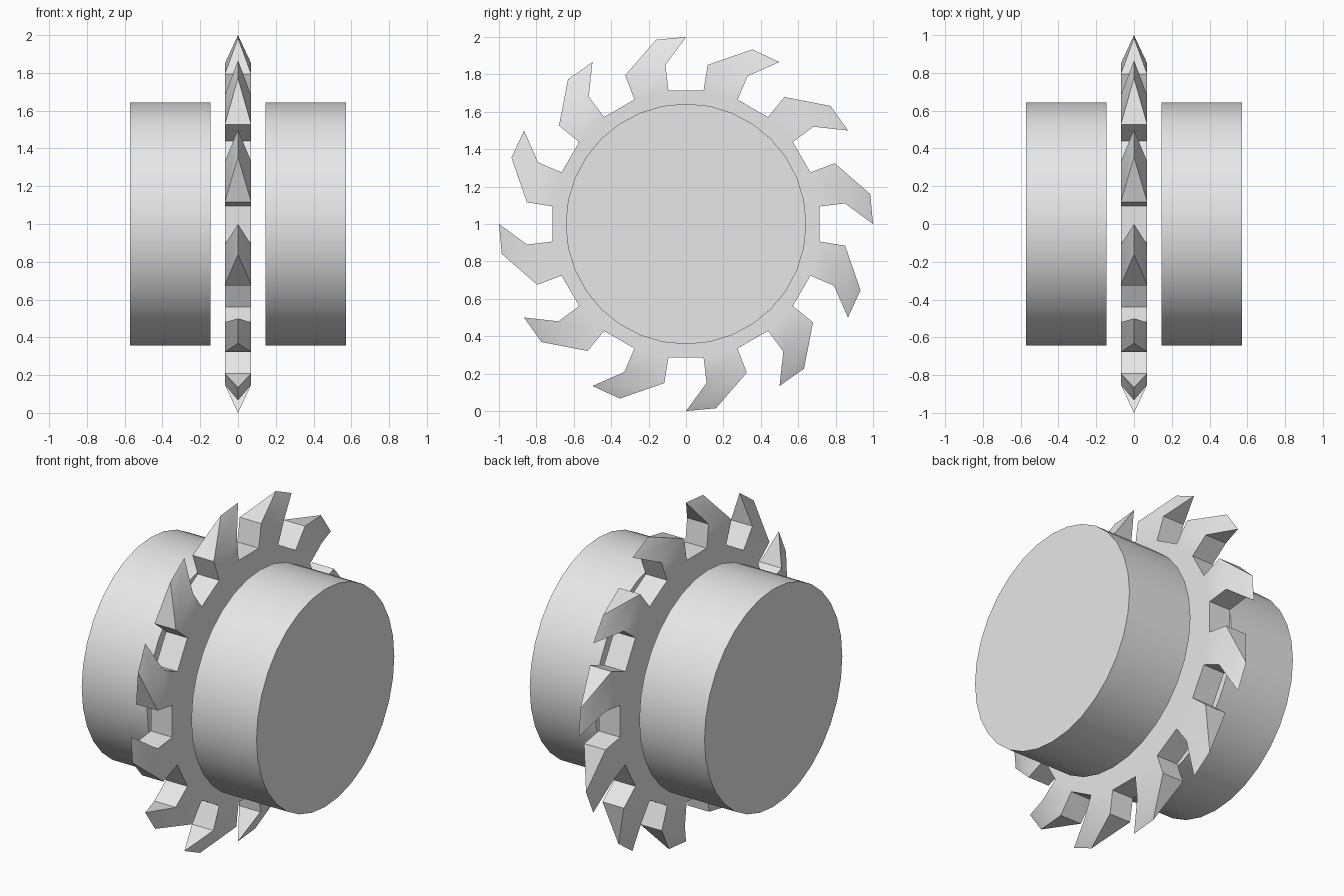
import bpy, bmesh, math
from mathutils import Matrix, Vector

cube = bpy.data.objects.get("Cube")
if cube:
    bpy.data.objects.remove(cube)

grey = bpy.data.materials.new("plain grey")
grey.use_nodes = True
grey.diffuse_color = (0.8, 0.8, 0.8, 1)
grey.node_tree.nodes["Principled BSDF"].inputs["Base Color"].default_value = (0.8, 0.8, 0.8, 1)

CENTRE = Vector((0, 0, 1))
TEETH = 12
HALF = 0.07          # half thickness of the blade
HUB = 0.72           # radius at the tooth roots


def finish(obj):
    """Give the part its colour and smooth its gentle edges."""
    obj.data.materials.append(grey)
    bpy.ops.object.select_all(action='DESELECT')
    obj.select_set(True)
    bpy.context.view_layer.objects.active = obj
    bpy.ops.object.shade_smooth_by_angle(angle=math.radians(30))


def drum(name, x):
    bpy.ops.mesh.primitive_cylinder_add(vertices=32, radius=0.643, depth=0.426,
                                        location=(x, 0, 1), rotation=(0, math.pi / 2, 0))
    obj = bpy.context.object
    obj.name = name
    finish(obj)


def toothed_wheel():
    bm = bmesh.new()
    rims = {1: [], -1: []}
    # One hooked tooth in the (y, z) plane, repeated around the hub
    step = math.tau / TEETH
    root_back = (-HUB * math.sin(step * 0.75), HUB * math.cos(step * 0.75))
    root_front = (-HUB * math.sin(step * 0.25), HUB * math.cos(step * 0.25))
    shoulder, throat = (-0.325, 0.795), (-0.11, 0.85)
    ridge, tip = (-0.16, 0.985), (0, 1)

    for i in range(TEETH):
        turn = Matrix.Rotation(-i * step, 4, 'X')

        def vert(point, x):
            return bm.verts.new(turn @ Vector((x, *point)) + CENTRE)

        r, t = vert(ridge, 0), vert(tip, 0)
        sides = {}
        for s in (1, -1):
            a, b, c, d = [vert(p, s * HALF) for p in (root_back, shoulder, throat, root_front)]
            sides[s] = (a, b, c, d)
            rims[s] += [a, d]
            bm.faces.new((a, b, c, d))      # tooth body
            bm.faces.new((b, r, t, c))      # tapered hook
        (a, b, c, d), (e, f, g, h) = sides[1], sides[-1]
        bm.faces.new((a, b, f, e))
        bm.faces.new((b, r, f))
        bm.faces.new((t, c, g))
        bm.faces.new((c, d, h, g))

    # Hub faces and the flats between teeth
    for s in (1, -1):
        bm.faces.new(rims[s])
    n = 2 * TEETH
    for i in range(1, n, 2):
        j = (i + 1) % n
        bm.faces.new((rims[1][i], rims[1][j], rims[-1][j], rims[-1][i]))

    bmesh.ops.recalc_face_normals(bm, faces=bm.faces)
    mesh = bpy.data.meshes.new("toothed_wheel")
    bm.to_mesh(mesh)
    bm.free()
    obj = bpy.data.objects.new("toothed_wheel", mesh)
    bpy.context.collection.objects.link(obj)
    finish(obj)


toothed_wheel()
drum("left_drum", 0.358)
drum("right_drum", -0.358)
